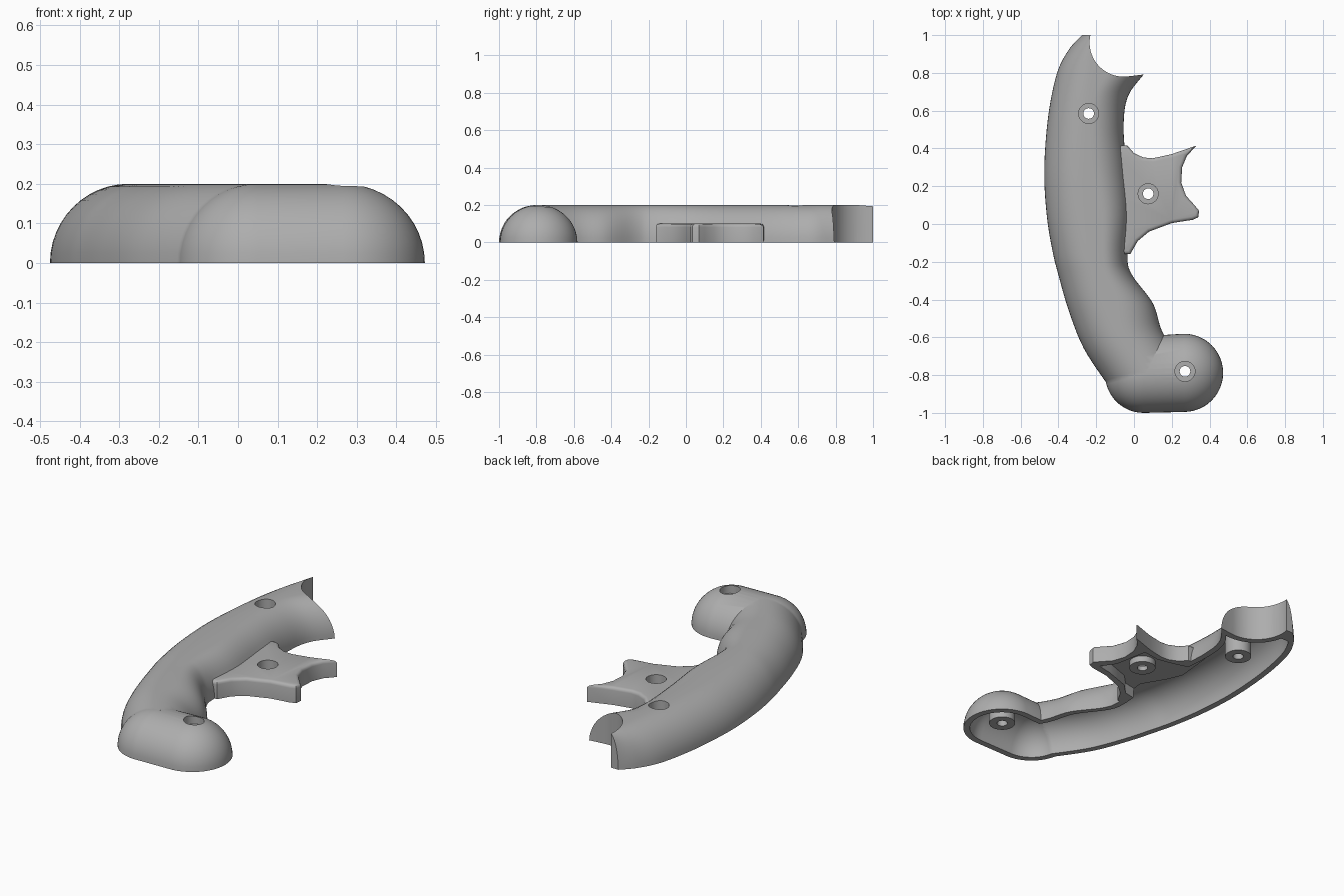
import bpy
import bmesh
from math import cos, sin, pi, radians
from mathutils import Vector

if "Cube" in bpy.data.objects:
    bpy.data.objects.remove(bpy.data.objects["Cube"], do_unlink=True)

HEIGHT = 0.2
WALL = 0.035
SHELF = 0.06

grey = bpy.data.materials.new("plain grey")
grey.use_nodes = True
grey.diffuse_color = (0.42, 0.42, 0.42, 1)
grey.node_tree.nodes["Principled BSDF"].inputs["Base Color"].default_value = grey.diffuse_color


def finish(bm, name):
    """Turn a bmesh into a named object."""
    bmesh.ops.recalc_face_normals(bm, faces=bm.faces)
    mesh = bpy.data.meshes.new(name)
    bm.to_mesh(mesh)
    bm.free()
    mesh.materials.append(grey)
    obj = bpy.data.objects.new(name, mesh)
    bpy.context.collection.objects.link(obj)
    return obj


def combine(target, tool, operation):
    """Apply a boolean and discard the tool."""
    tool.hide_render = True
    mod = target.modifiers.new("boolean", "BOOLEAN")
    mod.operation, mod.object, mod.solver = operation, tool, "EXACT"
    bpy.context.view_layer.objects.active = target
    bpy.ops.object.modifier_apply(modifier=mod.name)
    bpy.data.objects.remove(tool, do_unlink=True)


def prism(name, outline, low, high, bevel=0):
    bm = bmesh.new()
    base = bm.faces.new([bm.verts.new((x, y, low)) for x, y in outline])
    raised = bmesh.ops.extrude_face_region(bm, geom=[base])["geom"]
    bmesh.ops.translate(bm, vec=(0, 0, high - low),
                        verts=[g for g in raised if isinstance(g, bmesh.types.BMVert)])
    if bevel:
        edges = [e for e in bm.edges if all(v.co.z > high - bevel for v in e.verts)]
        bmesh.ops.bevel(bm, geom=edges, offset=bevel, segments=3, profile=0.5, affect="EDGES")
    return finish(bm, name)


def cylinder(name, centre, radius, low, high):
    ring = [(centre[0] + radius * cos(2 * pi * i / 40),
             centre[1] + radius * sin(2 * pi * i / 40)) for i in range(40)]
    return prism(name, ring, low, high)


def smooth_path(rows, steps):
    """Catmull-Rom interpolation of rows of numbers."""
    result = []
    for i in range(len(rows) - 1):
        a, b = rows[max(i - 1, 0)], rows[i]
        c, d = rows[i + 1], rows[min(i + 2, len(rows) - 1)]
        for s in range(steps):
            t = s / steps
            result.append([q + t * (r - p) / 2 + t * t * (2 * p - 5 * q + 4 * r - u) / 2
                           + t ** 3 * (3 * q - p - 3 * r + u) / 2
                           for p, q, r, u in zip(a, b, c, d)])
    return result + [rows[-1]]


# Grip stations: left x, y, right x, y, left rounding, right rounding
stations = [
    (-0.275, 1, 0.12, 1, 0.06, 0.2),
    (-0.34, 0.93, 0.1, 0.93, 0.12, 0.2),
    (-0.4, 0.82, 0.07, 0.82, 0.17, 0.2),
    (-0.44, 0.66, -0.03, 0.68, 0.19, 0.18),
    (-0.465, 0.47, -0.055, 0.52, 0.2, 0.17),
    (-0.475, 0.25, -0.04, 0.3, 0.2, 0.17),
    (-0.46, 0.03, -0.02, 0.05, 0.2, 0.15),
    (-0.43, -0.15, -0.035, -0.17, 0.2, 0.13),
    (-0.4, -0.27, -0.01, -0.27, 0.2, 0.14),
    (-0.345, -0.46, 0.1, -0.42, 0.2, 0.19),
    (-0.265, -0.66, 0.15, -0.57, 0.2, 0.2),
    (-0.14, -0.85, 0.25, -0.73, 0.2, 0.2),
]


def grip(name, inset, floor):
    """Loft a domed section down the grip."""
    rows = smooth_path(stations, 6)
    if inset:
        rows = rows[7:]
    arc = [pi / 2 * i / 12 for i in range(13)]
    bm = bmesh.new()
    rings = []
    for lx, ly, rx, ry, rl, rr in rows:
        left, right = Vector((lx, ly, 0)), Vector((rx, ry, 0))
        across = (right - left).normalized()
        left, right = left + across * inset, right - across * inset
        rl, rr, top = rl - inset, rr - inset, HEIGHT - inset
        up = Vector((0, 0, top))
        pts = [left + across * rl * (1 - cos(a)) + up * sin(a) for a in arc]
        pts += [right - across * rr * (1 - cos(a)) + up * sin(a) for a in reversed(arc)]
        if floor < 0:
            drop = Vector((0, 0, floor))
            pts = [left + drop] + pts + [right + drop]
        rings.append([bm.verts.new(p) for p in pts])
    for a, b in zip(rings, rings[1:]):
        for i in range(len(a)):
            j = (i + 1) % len(a)
            bm.faces.new((a[i], a[j], b[j], b[i]))
    bm.faces.new(rings[0])
    bm.faces.new(rings[-1])
    return finish(bm, name)


def bulb(name, inset, floor):
    """Rounded foot: hull of two half spheres."""
    bm = bmesh.new()
    for x, y, r in ((0.05, -0.797, 0.203), (0.265, -0.788, 0.207)):
        r -= inset
        for i in range(48):
            turn = 2 * pi * i / 48
            for k in range(12):
                a = pi / 2 * k / 12
                bm.verts.new((x + r * cos(a) * cos(turn), y + r * cos(a) * sin(turn),
                              (HEIGHT - inset) * sin(a)))
            if floor < 0:
                bm.verts.new((x + r * cos(turn), y + r * sin(turn), floor))
        bm.verts.new((x, y, HEIGHT - inset))
    hull = bmesh.ops.convex_hull(bm, input=bm.verts)
    loose = [g for g in hull["geom_interior"] if isinstance(g, bmesh.types.BMVert)]
    bmesh.ops.delete(bm, geom=loose, context="VERTS")
    return finish(bm, name)


def end_bite(grow):
    """Curved notch at the upper end, optionally enlarged."""
    r = 0.18 + grow
    arc = [(-0.055 + r * cos(radians(a)), 0.96 + r * sin(radians(a)))
           for a in range(165, 276, 5)]
    return prism("end_bite", arc + [(0.04, 0.79 - grow), (0.3, 0.85 - grow),
                                    (0.3, 1.2), (-0.235 - grow, 1.2)], -0.1, 0.4)


web_outline = [(-0.15, 0.42), (-0.035, 0.415), (0, 0.375), (0.05, 0.352), (0.1, 0.348),
               (0.2, 0.37), (0.33, 0.415), (0.28, 0.36), (0.255, 0.3), (0.25, 0.22),
               (0.275, 0.15), (0.32, 0.1), (0.345, 0.07), (0.34, 0.035), (0.31, 0.022),
               (0.2, 0.005), (0.08, -0.04), (0.02, -0.09), (-0.02, -0.16), (-0.15, -0.16)]
web_recess = [(-0.15, 0.38), (0, 0.335), (0.1, 0.315), (0.2, 0.33), (0.215, 0.25),
              (0.235, 0.14), (0.29, 0.06), (0.2, 0.04), (0.06, -0.01), (0, -0.07), (-0.15, -0.1)]
shelf_outline = [(-0.04, -0.07), (-0.14, 0.1), (-0.18, 0.19), (-0.16, 0.4), (-0.12, 0.57),
                 (-0.07, 0.72), (0.3, 0.72), (0.3, -0.07)]

# Outer form
shell = grip("handle_shell", 0, 0)
combine(shell, bulb("foot", 0, 0), "UNION")
combine(shell, prism("web", web_outline, 0, 0.1, 0.018), "UNION")
combine(shell, end_bite(0), "DIFFERENCE")

# Hollow inside, with a flat shelf beside the web
hollow = grip("hollow", WALL, -0.05)
combine(hollow, bulb("foot_hollow", WALL, -0.05), "UNION")
combine(hollow, end_bite(WALL), "DIFFERENCE")
combine(hollow, prism("shelf", shelf_outline, SHELF, 0.4), "DIFFERENCE")
combine(shell, hollow, "DIFFERENCE")
combine(shell, prism("web_recess", web_recess, -0.05, SHELF), "DIFFERENCE")

# Screw bosses with counterbored holes
for x, y, top in ((-0.24, 0.585, HEIGHT), (0.075, 0.16, 0.1), (0.27, -0.78, HEIGHT)):
    combine(shell, cylinder("boss", (x, y), 0.07, 0.025, top - 0.02), "UNION")
    combine(shell, cylinder("counterbore", (x, y), 0.053, top - 0.05, 0.4), "DIFFERENCE")
    combine(shell, cylinder("screw_hole", (x, y), 0.028, -0.1, 0.4), "DIFFERENCE")

bpy.ops.object.select_all(action="DESELECT")
shell.select_set(True)
bpy.context.view_layer.objects.active = shell
bpy.ops.object.shade_smooth_by_angle(angle=radians(32))
